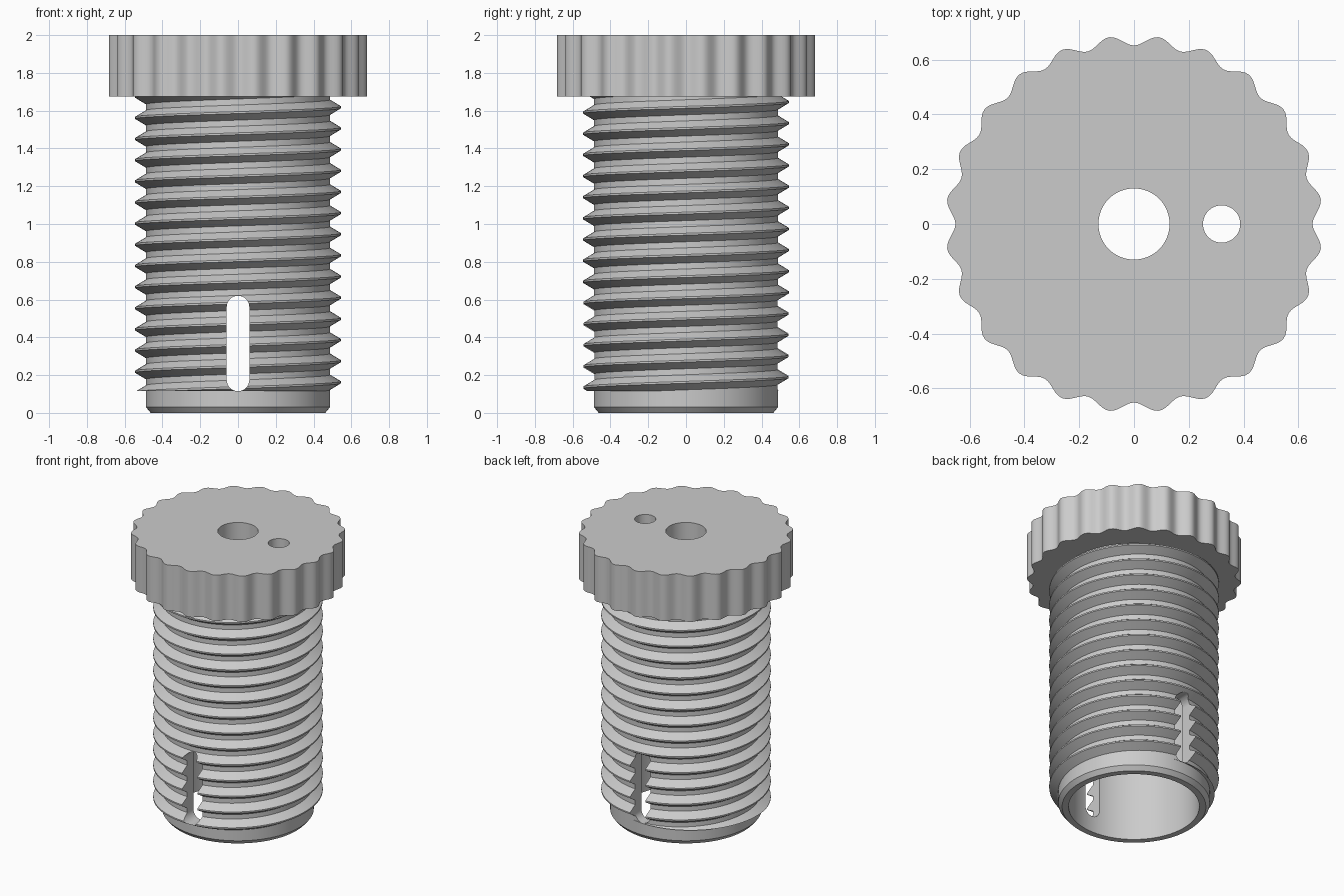
import bpy, bmesh
from math import cos, sin, pi, tau

if "Cube" in bpy.data.objects:
    bpy.data.objects.remove(bpy.data.objects["Cube"])

grey = bpy.data.materials.new("plain grey")
grey.use_nodes = True
grey.diffuse_color = (0.6, 0.6, 0.6, 1)
grey.node_tree.nodes["Principled BSDF"].inputs["Base Color"].default_value = (0.6, 0.6, 0.6, 1)

ROOT, CREST, BORE = 0.487, 0.545, 0.42
PITCH, CREST_Z = 0.112, 0.05            # thread pitch, crest height at angle 0
LOW, HIGH = 0.115, 1.675                # threaded span
CREST_HALF, ROOT_HALF = 0.005, 0.040    # half heights of crest and start of root


def make_object(name, bm):
    bmesh.ops.recalc_face_normals(bm, faces=bm.faces)
    mesh = bpy.data.meshes.new(name)
    bm.to_mesh(mesh)
    bm.free()
    mesh.materials.append(grey)
    obj = bpy.data.objects.new(name, mesh)
    bpy.context.collection.objects.link(obj)
    return obj


def prism(name, outline, z0, z1):
    """Extrude a closed outline from z0 to z1."""
    bm = bmesh.new()
    face = bm.faces.new([bm.verts.new((x, y, z0)) for x, y in outline])
    top = bmesh.ops.extrude_face_region(bm, geom=[face])["geom"]
    verts = [v for v in top if isinstance(v, bmesh.types.BMVert)]
    bmesh.ops.translate(bm, vec=(0, 0, z1 - z0), verts=verts)
    return make_object(name, bm)


def circle(cx, radius, count=64):
    return [(cx + radius * cos(tau * i / count), radius * sin(tau * i / count))
            for i in range(count)]


def cut(obj, cutter):
    mod = obj.modifiers.new("cut", "BOOLEAN")
    mod.operation, mod.solver, mod.object = "DIFFERENCE", "EXACT", cutter
    bpy.context.view_layer.objects.active = obj
    bpy.ops.object.modifier_apply(modifier=mod.name)
    bpy.data.objects.remove(cutter)


def thread_radius(turn, z):
    """Thread profile: flat crest, sloped flanks, flat root."""
    phase = (z - CREST_Z) / PITCH - turn
    dist = abs(phase - round(phase)) * PITCH
    slope = (ROOT_HALF - dist) / (ROOT_HALF - CREST_HALF)
    return ROOT + (CREST - ROOT) * min(1, max(0, slope))


def shaft_section(turn):
    """Closed wall section (radius, z) at one angle around the shaft."""
    pts = [(BORE, 0), (0.462, 0), (ROOT, 0.03), (ROOT, LOW)]
    for k in range(-2, 17):
        for offset in (-ROOT_HALF, -CREST_HALF, CREST_HALF, ROOT_HALF):
            z = CREST_Z + PITCH * (k + turn) + offset
            z = min(HIGH, max(LOW, z))
            pts.append((thread_radius(turn, z), z))
    return pts + [(BORE, HIGH)]


# Threaded hollow shaft, swept as a helix and clipped flat at both ends
COLUMNS = 120
bm = bmesh.new()
rings = []
for c in range(COLUMNS + 1):
    turn = c / COLUMNS
    a = tau * turn
    rings.append([bm.verts.new((r * cos(a), r * sin(a), z)) for r, z in shaft_section(turn)])
n = len(rings[0])
for left, right in zip(rings, rings[1:]):
    for i in range(n):
        j = (i + 1) % n
        bm.faces.new((left[i], right[i], right[j], left[j]))
bmesh.ops.remove_doubles(bm, verts=bm.verts, dist=0.0001)
shaft = make_object("threaded_shaft", bm)

# Round-ended slot through the front and back walls
SLOT_R, SLOT_LOW, SLOT_HIGH = 0.06, 0.115, 0.62
arc = [pi * i / 16 for i in range(17)]
slot_outline = [(SLOT_R * cos(a), SLOT_HIGH - SLOT_R + SLOT_R * sin(a)) for a in arc]
slot_outline += [(-SLOT_R * cos(a), SLOT_LOW + SLOT_R - SLOT_R * sin(a)) for a in arc]
slot = prism("slot_cutter", slot_outline, -1, 1)
slot.rotation_euler.x = pi / 2
bpy.context.view_layer.update()
cut(shaft, slot)

# Scalloped grip head with a centre hole and a small side hole
LOBES, STEPS = 24, 12
head_outline = []
for i in range(LOBES * STEPS):
    a = tau * i / (LOBES * STEPS)
    r = 0.670 - 0.018 * cos(LOBES * a)
    head_outline.append((r * cos(a), r * sin(a)))
head = prism("grip_head", head_outline, HIGH, 2)
cut(head, prism("centre_hole_cutter", circle(0, 0.13), 1, 3))
cut(head, prism("side_hole_cutter", circle(0.32, 0.068), 1, 3))

# Smooth shading with sharp edges kept
for obj in (shaft, head):
    bpy.ops.object.select_all(action="DESELECT")
    obj.select_set(True)
    bpy.context.view_layer.objects.active = obj
    bpy.ops.object.shade_smooth_by_angle(angle=pi / 6)
